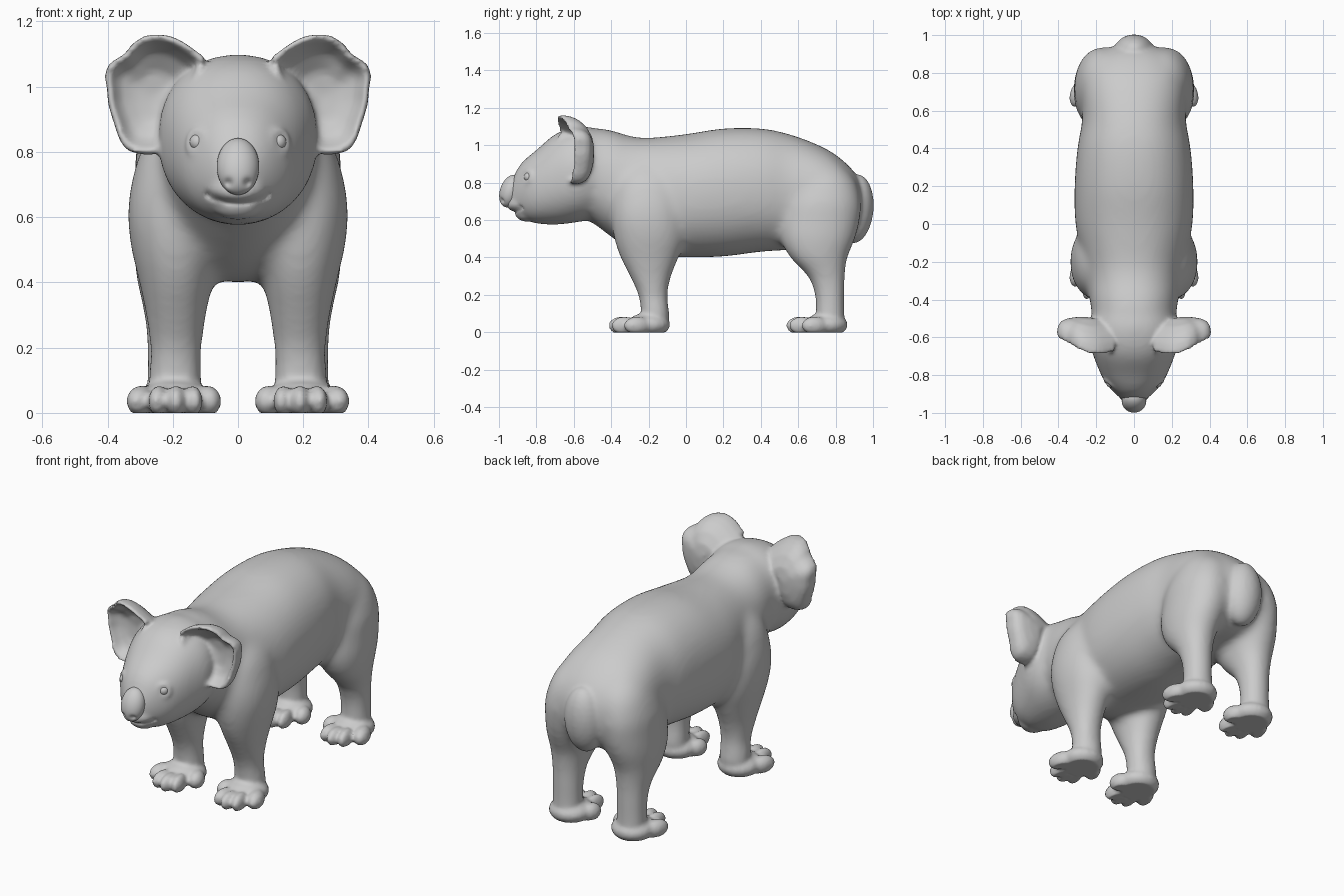
import bpy, bmesh, math
from mathutils import Vector, Matrix

if "Cube" in bpy.data.objects:
    bpy.data.objects.remove(bpy.data.objects["Cube"])


def spline(rows, steps=5):
    # Catmull-Rom interpolation through section rows
    out = []
    for i in range(len(rows) - 1):
        p0, p1, p2, p3 = (rows[max(0, min(len(rows) - 1, i + k))] for k in (-1, 0, 1, 2))
        for s in range(steps):
            t = s / steps
            out.append([0.5 * (2 * b + (c - a) * t + (2 * a - 5 * b + 4 * c - d) * t * t
                               + (3 * b - a - 3 * c + d) * t ** 3)
                        for a, b, c, d in zip(p0, p1, p2, p3)])
    return out + [list(rows[-1])]


def skin(bm, rings):
    vs = [[bm.verts.new(p) for p in r] for r in rings]
    bm.faces.new(vs[0][::-1])
    bm.faces.new(vs[-1])
    n = len(vs[0])
    for a, b in zip(vs, vs[1:]):
        for i in range(n):
            bm.faces.new((a[i], a[(i + 1) % n], b[(i + 1) % n], b[i]))


def oval(n=36, e=2.2):
    for i in range(n):
        a = 2 * math.pi * i / n
        c, s = math.cos(a), math.sin(a)
        yield math.copysign(abs(c) ** (2 / e), c), math.copysign(abs(s) ** (2 / e), s)


def loft_y(bm, rows):      # rows: y, bottom z, top z, half width
    skin(bm, [[(w * c, y, (b + t) / 2 + (t - b) / 2 * s) for c, s in oval()]
              for y, b, t, w in spline(rows)])


def loft_z(bm, rows, side):  # rows: z, centre x, centre y, radius x, radius y
    skin(bm, [[(side * (x + rx * c), y + ry * s, z) for c, s in oval(28, 2.1)]
              for z, x, y, rx, ry in spline(rows)])


def ball(bm, loc, r, tilt=0.0, turn=0.0, n=24, m=16):
    mat = (Matrix.Translation(loc) @ Matrix.Rotation(turn, 4, 'Z') @ Matrix.Rotation(tilt, 4, 'X')
           @ Matrix.Diagonal((*r, 1)))
    rings = []
    for k in range(m + 1):
        a = -math.pi / 2 + math.pi * min(max(k, .1), m - .1) / m
        rings.append([mat @ Vector((math.cos(a) * c, math.cos(a) * s, math.sin(a)))
                      for c, s in oval(n, 2)])
    skin(bm, rings)


def add_object(name, bm):
    bmesh.ops.recalc_face_normals(bm, faces=bm.faces[:])
    me = bpy.data.meshes.new(name)
    bm.to_mesh(me)
    bm.free()
    me.shade_smooth()
    ob = bpy.data.objects.new(name, me)
    bpy.context.collection.objects.link(ob)
    return ob


def fuse(bm, voxel, rounds):
    # melt overlapping volumes into one smooth skin
    ob = add_object("temp", bm)
    rm = ob.modifiers.new("remesh", 'REMESH')
    rm.mode, rm.voxel_size = 'VOXEL', voxel
    sm = ob.modifiers.new("smooth", 'SMOOTH')
    sm.factor, sm.iterations = 0.5, rounds
    me = bpy.data.meshes.new_from_object(ob.evaluated_get(bpy.context.evaluated_depsgraph_get()))
    bpy.data.objects.remove(ob)
    return me


# Torso, head and legs
bm = bmesh.new()
loft_y(bm, [(-.62, .66, 1.05, .16), (-.5, .585, 1.09, .215), (-.4, .51, 1.08, .235),
            (-.3, .44, 1.05, .25), (-.2, .405, 1.04, .27), (0, .40, 1.06, .31),
            (.2, .405, 1.09, .315), (.4, .43, 1.09, .30), (.55, .44, 1.06, .275),
            (.7, .46, 1.005, .28), (.8, .47, .95, .27), (.89, .51, .87, .21), (.95, .6, .78, .09)])
loft_y(bm, [(-.945, .66, .78, .045), (-.9, .62, .88, .10), (-.85, .595, .935, .145),
            (-.8, .58, .975, .175), (-.7, .575, 1.06, .215), (-.6, .585, 1.095, .245),
            (-.5, .61, 1.095, .23), (-.42, .68, 1.05, .17)])
front_leg = [(.03, .19, -.17, .085, .08), (.1, .192, -.165, .083, .078), (.2, .19, -.177, .08, .08),
             (.3, .19, -.19, .093, .112), (.4, .19, -.195, .113, .157), (.5, .19, -.195, .137, .19),
             (.6, .19, -.2, .148, .2), (.7, .18, -.2, .148, .2), (.82, .15, -.2, .14, .18),
             (.93, .1, -.2, .1, .12)]
hind_leg = [(.03, .2, .77, .085, .085), (.1, .2, .77, .08, .078), (.2, .2, .768, .08, .08),
            (.3, .2, .75, .088, .1), (.4, .197, .71, .112, .155), (.5, .185, .705, .135, .2),
            (.6, .17, .715, .147, .215), (.7, .16, .725, .15, .21), (.82, .13, .73, .14, .17),
            (.93, .1, .68, .1, .12)]
for side in (-1, 1):
    loft_z(bm, front_leg, side)
    loft_z(bm, hind_leg, side)
base = fuse(bm, .018, 14)

# Tail, muzzle and chin
bm = bmesh.new()
ball(bm, (0, .905, .66), (.11, .098, .185), -.08)
ball(bm, (0, -.88, .685), (.092, .078, .058))
ball(bm, (0, -.85, .632), (.075, .062, .04))

# Feet with toes
toes = [(.095, -.235, .042, .06), (.14, -.325, .03, .07), (.19, -.345, .032, .07),
        (.242, -.33, .031, .07), (.295, -.26, .043, .075)]
for side in (-1, 1):
    for dy in (0, .95):
        ball(bm, (side * .195, -.2 + dy, .04), (.115, .115, .065))
        for x, y, r, length in toes:
            ball(bm, (side * x, y + dy, .036), (r, length, .048), 0, side * (x - .19) * 3)

# Ears: cupped dishes with a thick rolled rim
rim = [(.10, 1.09, -.66), (.19, 1.15, -.675), (.27, 1.16, -.655), (.32, 1.135, -.63),
       (.35, 1.1, -.61), (.39, 1.075, -.585), (.408, 1.04, -.575), (.402, .99, -.57),
       (.398, .945, -.57), (.38, .885, -.575), (.36, .83, -.585), (.325, .798, -.59),
       (.245, .797, -.6), (.19, .87, -.64), (.15, .98, -.67)]
rim = spline(rim + rim[:1], 4)[:-1]
layers = [(.02, .045), (.4, .045), (.7, .048), (.88, .045), (.97, .03), (1.0, 0),
          (.97, -.03), (.9, -.038), (.82, -.025), (.7, -.01), (.4, -.005), (.02, -.005)]
cx, cy, cz = .255, -.535, .97
for side in (-1, 1):
    skin(bm, [[(side * (cx + (x - cx) * t), cy + (y - cy) * t ** 2.5 + off, cz + (z - cz) * t)
               for x, z, y in rim] for t, off in layers])

# Eyelids: small rings around the eyes
for side in (-1, 1):
    q = Vector((side * .65, -.74, .15)).to_track_quat('Z', 'Y').to_matrix()
    hub = Vector((side * .126, -.847, .83))
    rings = []
    for i in range(25):
        a = 2 * math.pi * i / 24
        out = Vector((math.cos(a), math.sin(a), 0))
        rings.append([hub + q @ (out * (.033 + .0125 * c) + Vector((0, 0, .0125 * s)))
                      for c, s in oval(10, 2)])
    skin(bm, rings)

bm.from_mesh(base)
bpy.data.meshes.remove(base)
body = fuse(bm, .011, 4)
body.name = "koala_body"

# Mouth groove, then flat soles
mouth = [(.09 * k / 10, .643 + .024 * (k / 10) ** 2) for k in range(-10, 11)]
for v in body.vertices:
    x, y, z = v.co
    if z < 0:
        v.co.z = 0
    elif y < -.75 and abs(x) < .13 and .6 < z < .7:
        d = min(math.hypot(x - a, z - b) for a, b in mouth)
        v.co.y += .018 * math.exp(-(d / .01) ** 2)
body.shade_smooth()
bpy.context.collection.objects.link(bpy.data.objects.new("koala_body", body))

# Nose pad with nostril dents
bm = bmesh.new()
ball(bm, (0, 0, 0), (1, 1, 1), n=56, m=36)
for v in bm.verts:
    x, y, z = v.co
    v.co = (x * .065, -.938 + y * .058 + z * .018, .755 + z * .087)
    if y < 0:
        d = math.hypot(abs(v.co.x) - .03, v.co.z - .705)
        v.co.y += .014 * math.exp(-(d / .012) ** 2)
add_object("nose", bm)

# Eyeballs
bm = bmesh.new()
for side in (-1, 1):
    ball(bm, (side * .122, -.84, .83), (.026, .026, .026))
add_object("eyes", bm)
